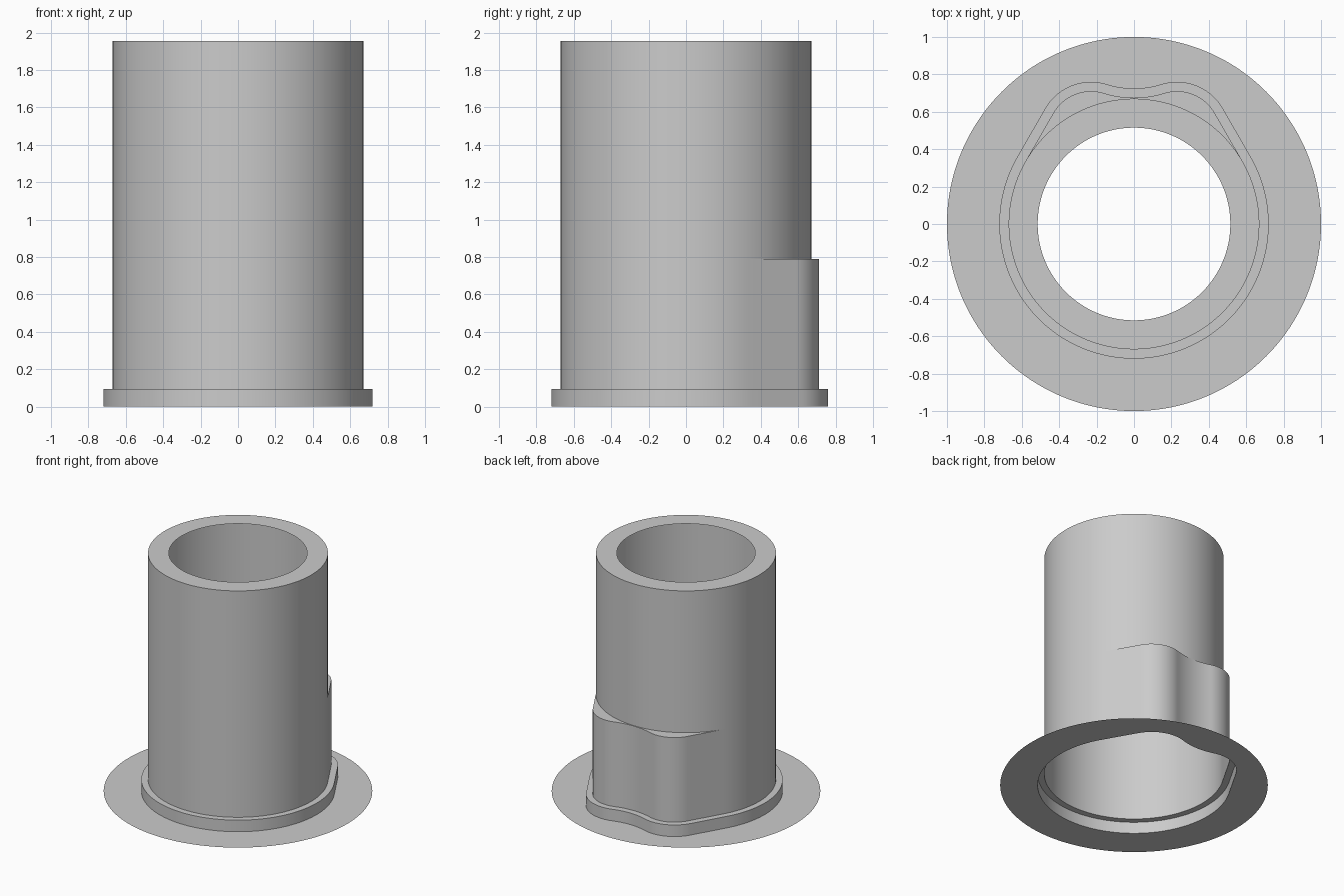
import bpy
import bmesh
from math import sin, cos, atan2, radians, sqrt

cube = bpy.data.objects.get("Cube")
if cube:
    bpy.data.objects.remove(cube, do_unlink=True)

grey = bpy.data.materials.new("plain grey")
grey.use_nodes = True
COLOUR = (0.6, 0.6, 0.6, 1)
grey.diffuse_color = COLOUR
grey.node_tree.nodes["Principled BSDF"].inputs["Base Color"].default_value = COLOUR

# Main dimensions
TUBE_R, RIM, BORE_R, FLANGE_R = 0.67, 0.05, 0.515, 1.0
LEDGE_Z, SHELF_Z, TOP_Z = 0.095, 0.79, 1.955
LOBE_X, LOBE_Y, LOBE_R = 0.23, 0.478, 0.232   # twin lobes at the back
DIP_R = 0.54                                  # hollow between the lobes


def arc(cx, cy, r, start, end, steps):
    """Points along an arc, angles in degrees, end point left out."""
    angles = [radians(start + (end - start) * i / steps) for i in range(steps)]
    return [(cx + r * cos(a), cy + r * sin(a)) for a in angles]


def lobed_outline(offset):
    """Round at the front, tangent flats at the sides, two lobes behind."""
    r, lobe, dip = TUBE_R + offset, LOBE_R + offset, DIP_R - offset
    dip_y = LOBE_Y + sqrt((LOBE_R + DIP_R) ** 2 - LOBE_X ** 2)
    turn = 180 / 3.14159265 * atan2(dip_y - LOBE_Y, -LOBE_X)
    c, s = cos(radians(30)), sin(radians(30))
    a = (r * c, r * s)
    b = (LOBE_X + lobe * c, LOBE_Y + lobe * s)
    flat = [(a[0] + (b[0] - a[0]) * i / 10, a[1] + (b[1] - a[1]) * i / 10)
            for i in range(10)]
    half = flat + arc(LOBE_X, LOBE_Y, lobe, 30, turn, 20)
    half += arc(0, dip_y, dip, turn - 180, -90, 8)
    middle = [(0, dip_y - dip)]
    mirrored = [(-x, y) for x, y in reversed(half)]
    front = arc(0, 0, r, 150, 390, 128)[1:]
    return half + middle + mirrored + front


inner = lobed_outline(0)
outer = lobed_outline(RIM)


def circle(r):
    """Circle whose points line up with the lobed outline."""
    angles = [atan2(y, x) for x, y in inner]
    return [(r * cos(a), r * sin(a)) for a in angles]


def loft(name, rings):
    """Skin a sheet through a list of (outline, height) rings."""
    bm = bmesh.new()
    loops = [[bm.verts.new((x, y, z)) for x, y in pts] for pts, z in rings]
    n = len(inner)
    for low, high in zip(loops, loops[1:]):
        for i in range(n):
            j = (i + 1) % n
            bm.faces.new((low[i], low[j], high[j], high[i]))
    bmesh.ops.remove_doubles(bm, verts=bm.verts, dist=0.0002)
    mesh = bpy.data.meshes.new(name)
    bm.to_mesh(mesh)
    bm.free()
    mesh.materials.append(grey)
    obj = bpy.data.objects.new(name, mesh)
    bpy.context.collection.objects.link(obj)
    bpy.ops.object.select_all(action='DESELECT')
    obj.select_set(True)
    bpy.context.view_layer.objects.active = obj
    bpy.ops.object.shade_smooth_by_angle(angle=radians(30))
    return obj


# Thin sheet parts, from the ground up
tube = circle(TUBE_R)
loft("base_flange", [(circle(FLANGE_R), 0), (outer, 0)])
loft("stepped_collar", [(outer, 0), (outer, LEDGE_Z), (inner, LEDGE_Z)])
loft("lobed_lower_body", [(inner, LEDGE_Z), (inner, SHELF_Z), (tube, SHELF_Z)])
loft("upper_tube", [(tube, SHELF_Z), (tube, TOP_Z), (circle(BORE_R), TOP_Z)])
